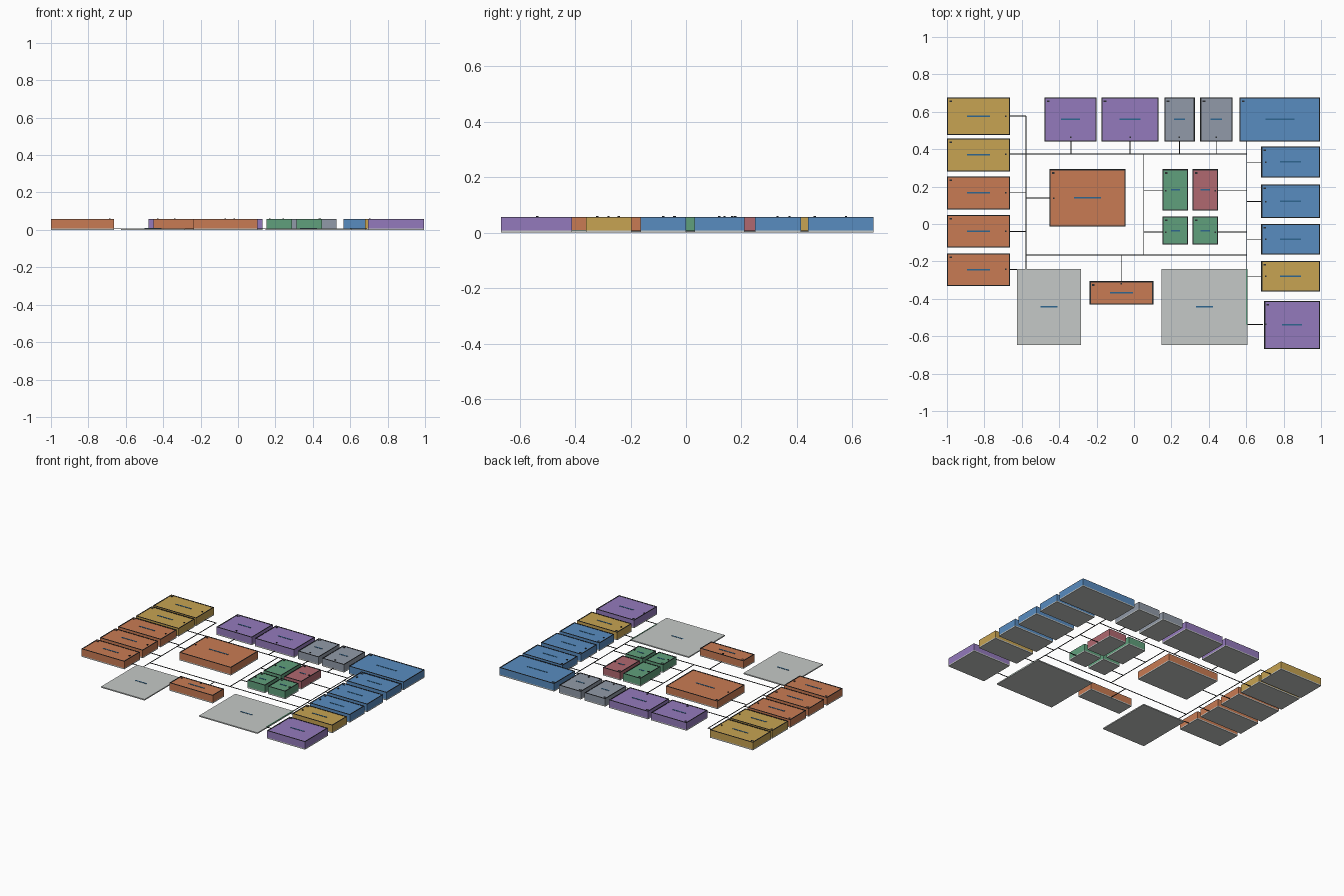
import bpy

if "Cube" in bpy.data.objects:
    bpy.data.objects.remove(bpy.data.objects["Cube"], do_unlink=True)


def material(name, code):
    def linear(i):
        c = int(code[i:i + 2], 16) / 255
        return c / 12.92 if c <= 0.04045 else ((c + 0.055) / 1.055) ** 2.4
    colour = (linear(0), linear(2), linear(4), 1)
    m = bpy.data.materials.new(name)
    m.diffuse_color = colour
    m.use_nodes = True
    m.node_tree.nodes["Principled BSDF"].inputs["Base Color"].default_value = colour
    return m


MATS = {name: material(name, code) for name, code in {
    "orange": "C97B53", "gold": "C7A352", "purple": "947ABC", "slate": "919AA8",
    "blue": "588CC0", "green": "60A07C", "red": "B06870", "pale": "C5C9C7",
    "dark": "2B2D30", "label": "2F6690"}.items()}


def boxes(name, mat, blocks):
    """One object made of axis-aligned blocks (x0, x1, y0, y1, z0, z1)."""
    verts, faces = [], []
    for x0, x1, y0, y1, z0, z1 in blocks:
        n = len(verts)
        verts += [(x, y, z) for z in (z0, z1)
                  for x, y in ((x0, y0), (x1, y0), (x1, y1), (x0, y1))]
        faces += [[n + 3, n + 2, n + 1, n], [n + 4, n + 5, n + 6, n + 7]]
        faces += [[n + i, n + (i + 1) % 4, n + (i + 1) % 4 + 4, n + i + 4] for i in range(4)]
    mesh = bpy.data.meshes.new(name)
    mesh.from_pydata(verts, [], faces)
    mesh.materials.append(MATS[mat])
    obj = bpy.data.objects.new(name, mesh)
    bpy.context.collection.objects.link(obj)
    return obj


BASE, TOP, RIM = 0.008, 0.055, 0.006


def label(name, x, y, z, width):
    """Thin plain plate standing for a caption."""
    boxes(name + "_label", "label",
          [(x - width / 2, x + width / 2, y - 0.004, y + 0.004, z, z + 0.002)])


def room(name, mat, x0, x1, y0, y1):
    boxes(name + "_floor", "pale", [(x0, x1, y0, y1, 0, BASE)])
    boxes(name, mat, [(x0, x1, y0, y1, BASE, TOP)])
    # Dark outline round the roof and a corner tag
    z = (TOP, TOP + 0.002)
    boxes(name + "_outline", "dark", [
        (x0, x1, y0, y0 + RIM, *z), (x0, x1, y1 - RIM, y1, *z),
        (x0, x0 + RIM, y0 + RIM, y1 - RIM, *z), (x1 - RIM, x1, y0 + RIM, y1 - RIM, *z),
        (x0 + 0.013, x0 + 0.027, y1 - 0.025, y1 - 0.016, *z)])
    label(name, (x0 + x1) / 2, (y0 + y1) / 2, TOP, 0.36 * (x1 - x0))


# Left column of rooms
for i, (mat, y0, y1) in enumerate([
        ("gold", 0.475, 0.677), ("gold", 0.28, 0.458), ("orange", 0.078, 0.255),
        ("orange", -0.125, 0.048), ("orange", -0.332, -0.157)]):
    room(f"left_room_{i + 1}", mat, -1, -0.663, y0, y1)

# Back row of rooms
for i, (mat, x0, x1) in enumerate([
        ("purple", -0.478, -0.2), ("purple", -0.175, 0.132), ("slate", 0.162, 0.325),
        ("slate", 0.354, 0.526), ("blue", 0.564, 0.995)]):
    room(f"back_room_{i + 1}", mat, x0, x1, 0.441, 0.677)

# Right column of rooms
for i, (mat, x0, y0, y1) in enumerate([
        ("blue", 0.68, 0.249, 0.415), ("blue", 0.68, 0.031, 0.211),
        ("blue", 0.68, -0.164, 0), ("gold", 0.68, -0.361, -0.197),
        ("purple", 0.696, -0.668, -0.411)]):
    room(f"right_room_{i + 1}", mat, x0, 0.995, y0, y1)

# Central rooms
room("main_hall", "orange", -0.452, -0.046, -0.014, 0.293)
room("entrance_room", "orange", -0.237, 0.103, -0.431, -0.306)
for i, x0 in enumerate((0.153, 0.313)):
    room(f"inner_back_room_{i + 1}", ("green", "red")[i], x0, x0 + 0.136, 0.071, 0.293)
    room(f"inner_front_room_{i + 1}", "green", x0, x0 + 0.136, -0.11, 0.04)

# Open pads at the front
for name, x0, x1 in (("left_pad", -0.625, -0.283), ("right_pad", 0.147, 0.606)):
    boxes(name, "pale", [(x0, x1, -0.647, -0.241, 0, BASE)])
    label(name, (x0 + x1) / 2, -0.443, BASE, 0.09)

# Walkway lines between the rooms
W = 0.0018


def across(x0, x1, y):
    return (x0, x1, y - W, y + W, 0.004, 0.008)


def along(x, y0, y1):
    return (x - W, x + W, y0, y1, 0.004, 0.008)


lines = [across(-0.663, 0.602, 0.374), across(-0.577, 0.602, -0.166),
         along(-0.577, -0.241, 0.577), along(0.053, -0.166, 0.374),
         along(0.602, -0.241, 0.441), across(-0.577, -0.452, 0.139),
         along(-0.068, -0.306, -0.166)]
doors = [(-0.43, 0.139), (-0.068, -0.32)]
for y in (0.577, 0.374, 0.167, -0.04, -0.243):
    lines.append(across(-0.663, -0.577, y))
    doors.append((-0.685, y))
for y in (0.33, 0.12, -0.082, -0.28, -0.537):
    lines.append(across(0.602, 0.69, y))
    doors.append((0.705, y))
for x in (-0.337, -0.021, 0.243, 0.44):
    lines.append(along(x, 0.374, 0.441))
    doors.append((x, 0.465))
for y in (0.178, -0.043):
    lines += [across(0.053, 0.153, y), across(0.449, 0.602, y)]
    doors += [(0.17, y), (0.435, y)]
boxes("walkway_lines", "dark", lines)
boxes("pad_edge_line", "green", [(0.599, 0.606, -0.537, -0.241, 0.006, 0.01)])

# Small door markers on the roofs
boxes("door_markers", "dark",
      [(x - 0.004, x + 0.004, y - 0.004, y + 0.004, TOP, TOP + 0.005) for x, y in doors])
